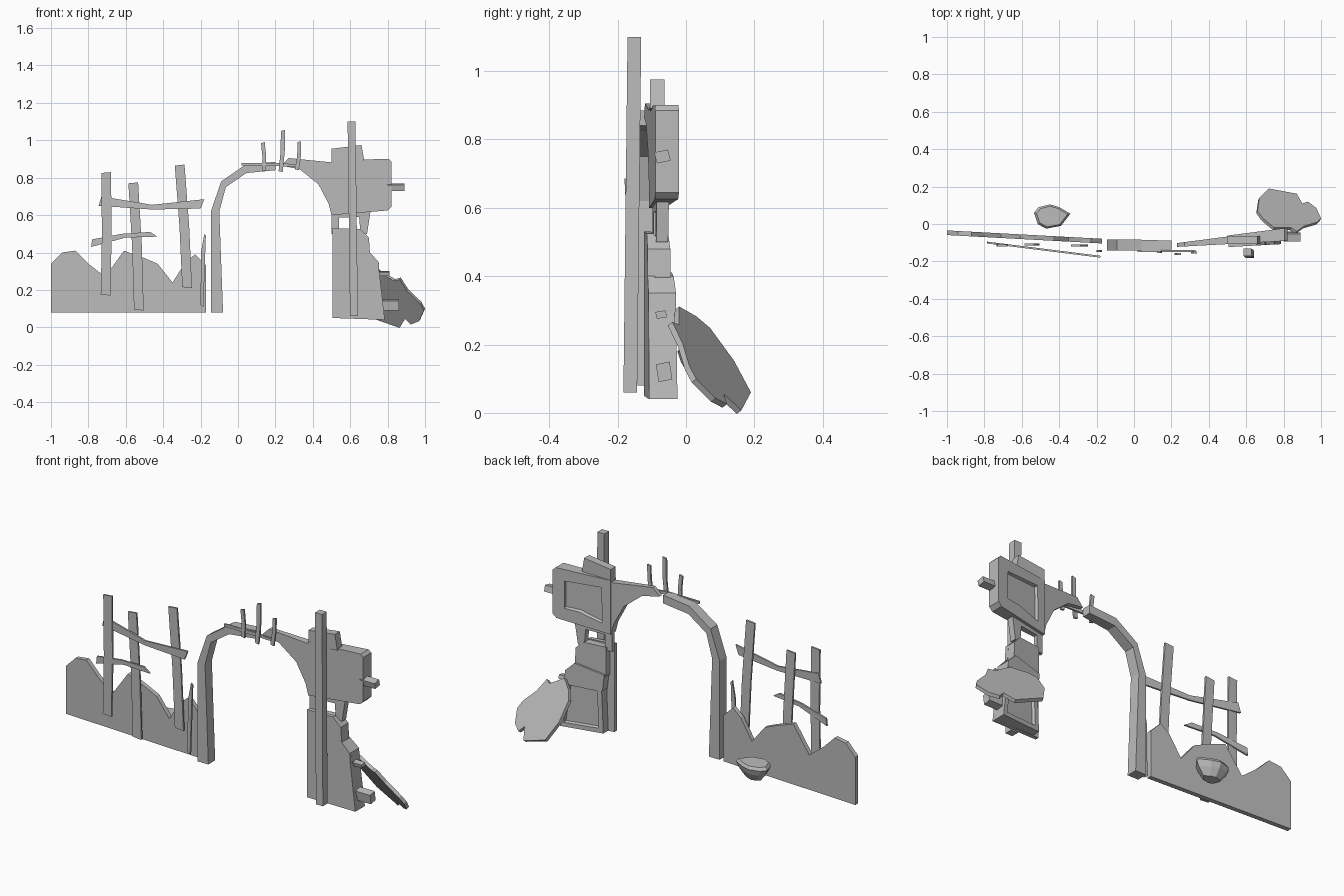
import bpy, bmesh
from mathutils import Vector

cube = bpy.data.objects.get("Cube")
if cube:
    bpy.data.objects.remove(cube, do_unlink=True)

stone = bpy.data.materials.new("weathered grey")
stone.use_nodes = True
GREY = (0.5, 0.5, 0.5, 1)
stone.diffuse_color = GREY
stone.node_tree.nodes["Principled BSDF"].inputs["Base Color"].default_value = GREY


def solid(name, *rings, recess=0):
    """Closed flat-shaded body through matching rings; recess sinks a panel in the last cap."""
    bm = bmesh.new()
    loops = [[bm.verts.new(p) for p in ring] for ring in rings]
    bm.faces.new(loops[0])
    cap = bm.faces.new(loops[-1])
    for a, b in zip(loops, loops[1:]):
        for i in range(len(a)):
            j = (i + 1) % len(a)
            bm.faces.new((a[i], a[j], b[j], b[i]))
    bmesh.ops.recalc_face_normals(bm, faces=bm.faces)
    if recess:
        bmesh.ops.inset_individual(bm, faces=[cap], thickness=recess)
        bmesh.ops.inset_individual(bm, faces=[cap], thickness=0.008, depth=-0.014)
    mesh = bpy.data.meshes.new(name)
    bm.to_mesh(mesh)
    bm.free()
    mesh.materials.append(stone)
    ob = bpy.data.objects.new(name, mesh)
    bpy.context.collection.objects.link(ob)
    return ob


def slab(name, outline, front, back, recess=0):
    """Front outline (x, z) given depth by two functions of x."""
    return solid(name, [(x, front(x), z) for x, z in outline],
                 [(x, back(x), z) for x, z in outline], recess=recess)


def plank(name, outline, depth):
    return slab(name, outline, lambda x: depth(x) - 0.005, lambda x: depth(x) + 0.005)


def upright(name, x0, z0, x1, z1, w, y):
    """Leaning thin board with a slightly crooked middle and slanted top."""
    xm, zm, h = (x0 + x1) / 2 + 0.005, (z0 + z1) / 2, w / 2
    plank(name, [(x0 - h, z0 + 0.005), (x0 + h, z0), (xm + h, zm), (x1 + h, z1),
                 (x1 - h, z1 - 0.005), (xm - h, zm)], lambda x: y)


def box(name, x0, x1, y0, y1, z0, z1, lean=0):
    ring = [(y0, z0), (y1, z0 + lean), (y1 - lean, z1), (y0 - lean, z1 - lean)]
    solid(name, [(x0, y, z) for y, z in ring], [(x1, y, z) for y, z in ring])


# Broken low wall
wall_y = lambda x: -0.104 - 0.054 * (x + 0.17)
slab("broken_wall",
     [(-1, .08), (-1, .34), (-.94, .4), (-.87, .41), (-.8, .34), (-.71, .27),
      (-.61, .41), (-.5, .37), (-.43, .34), (-.35, .24), (-.28, .35),
      (-.23, .39), (-.17, .33), (-.17, .08)],
     wall_y, lambda x: wall_y(x) + 0.025)

# Boards in front of the wall
upright("fence_post_outer", -.708, .17, -.705, .83, .052, -.115)
upright("fence_post_middle", -.53, .09, -.56, .775, .052, -.11)
upright("fence_post_inner", -.272, .21, -.312, .87, .052, -.115)
rail_y = lambda x: -0.105 - 0.125 * (x + 0.74)
plank("fence_rail_upper", [(-.745, .65), (-.46, .63), (-.2, .635), (-.18, .685),
                           (-.46, .655), (-.73, .7)], rail_y)
plank("fence_rail_lower", [(-.785, .43), (-.6, .48), (-.43, .485), (-.47, .51),
                           (-.62, .5), (-.78, .47)], rail_y)
plank("loose_splinter", [(-.2, .12), (-.185, .11), (-.172, .49), (-.18, .5),
                         (-.198, .4)], lambda x: -.145)

# Left leg and crown of the arch
slab("arch_left",
     [(-.145, .08), (-.145, .62), (-.09, .78), (.04, .87), (.2, .885), (.2, .84),
      (.045, .825), (-.065, .75), (-.1, .62), (-.08, .08)],
     lambda x: -.142 + .03 * max(x, 0), lambda x: -.083 - .03 * max(x, 0))

# Thin rail and spikes on the crown
plank("crown_rail", [(.02, .865), (.3, .86), (.33, .87), (.2, .88), (.02, .878)],
      lambda x: -.145)
upright("crown_spike_left", .138, .835, .133, .99, .02, -.15)
upright("crown_spike_middle", .228, .83, .24, 1.055, .022, -.16)
upright("crown_spike_right", .315, .84, .328, .995, .02, -.152)

# Right side of the arch, set at a slight angle
front = lambda x: -.135 + .055 * x
back = lambda x: -.127 + .13 * x
slab("arch_right",
     [(.23, .865), (.27, .905), (.5, .882), (.5, .6), (.485, .66), (.43, .765),
      (.33, .845)], front, lambda x: back(x) - .005)
slab("tower_head",
     [(.5, .6), (.5, .895), (.805, .9), (.82, .885), (.82, .645), (.8, .625),
      (.68, .615)], front, back, recess=.07)
slab("tower_cap", [(.5, .88), (.5, .955), (.66, .975), (.675, .89)],
     lambda x: -.106, lambda x: -.063)

# Waist with a square opening
for name, outline in {
        "waist_left_jamb": [(.5, .5), (.5, .62), (.54, .62), (.54, .5)],
        "waist_right_jamb": [(.655, .5), (.645, .62), (.71, .63), (.69, .5)],
        "waist_lintel": [(.51, .585), (.51, .625), (.69, .625), (.68, .59)]}.items():
    slab(name, outline, lambda x: front(x) + .01, lambda x: back(x) - .015)

# Lower tower: thin facing sheet, then stepped blocks behind it
slab("tower_facing",
     [(.505, .05), (.785, .04), (.755, .3), (.752, .35), (.705, .4), (.7, .48),
      (.655, .525), (.505, .53)],
     lambda x: front(x) - .016, lambda x: front(x) + .005)
slab("tower_shoulder", [(.53, .36), (.53, .52), (.66, .52), (.7, .48), (.705, .36)],
     front, lambda x: back(x) - .01)
slab("tower_step", [(.545, .28), (.535, .37), (.7, .4), (.752, .35), (.758, .28)],
     front, back)
slab("tower_foot", [(.54, .05), (.55, .3), (.755, .3), (.785, .04)], front, back,
     recess=.035)

# Pegs sticking out of the side
box("peg_upper", .8, .89, -.085, -.045, .73, .77, .008)
box("peg_middle", .73, .81, -.085, -.055, .275, .3, .005)
box("peg_lower", .75, .86, -.08, -.04, .09, .15, .008)

# Tall square post in front of the tower
solid("tall_post",
      *[[(x - .021, y - .02, z), (x + .021, y - .02, z), (x + .021, y + .02, z),
         (x - .021, y + .02, z)] for x, y, z in ((.62, -.163, .06), (.607, -.151, 1.1))])

# Fallen slab leaning against the foot
plan = [(.66, .07), (.67, .14), (.72, .19), (.8, .175), (.87, .162), (.9, .11),
        (.93, .12), (.975, .085), (1, .03), (.98, .01), (.91, -.01), (.87, -.04),
        (.84, -.02), (.75, -.02), (.69, .03)]
top = [Vector((x, y, .728 - 1.28 * y - .59 * x)) for x, y in plan]
thickness = Vector((.59, 1.28, 1)).normalized() * .018
solid("fallen_slab", top, [p - thickness for p in top])

# Loose stone behind the wall, wide at the top
stone_plan = [(-.095, .02), (-.07, .05), (-.01, .065), (.04, .05), (.1, .015),
              (.05, -.05), (-.03, -.065), (-.075, -.04)]
solid("loose_stone",
      *[[(-.44 + x * s, .04 + y * s, z) for x, y in stone_plan]
        for s, z in ((.5, .11), (.85, .15), (1, .18), (.85, .195))])
